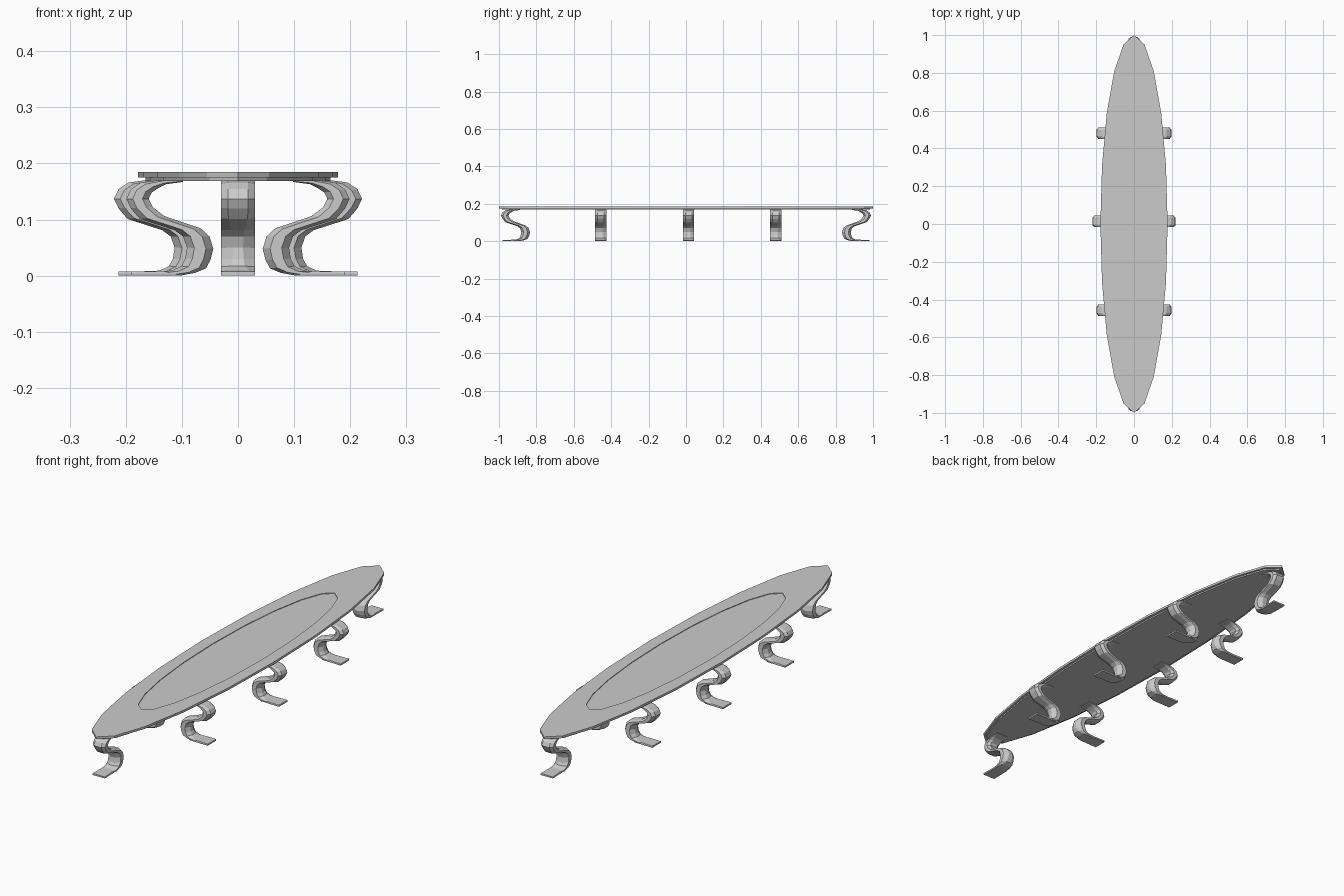
import bpy, math
from mathutils import Matrix

if "Cube" in bpy.data.objects:
    bpy.data.objects.remove(bpy.data.objects["Cube"])

SIDES = 20


def make_object(name, verts, faces):
    mesh = bpy.data.meshes.new(name)
    mesh.from_pydata(verts, [], faces)
    mesh.update()
    obj = bpy.data.objects.new(name, mesh)
    bpy.context.collection.objects.link(obj)
    return obj


def loft(name, rings, matrix=Matrix()):
    """Skin a list of equal-sized rings and cap both ends."""
    n = len(rings[0])
    verts = [matrix @ Matrix.Translation(p).to_translation() for r in rings for p in r]
    faces = [(i * n + j, i * n + (j + 1) % n, (i + 1) * n + (j + 1) % n, (i + 1) * n + j)
             for i in range(len(rings) - 1) for j in range(n)]
    faces += [tuple(reversed(range(n))), tuple(range((len(rings) - 1) * n, len(rings) * n))]
    return make_object(name, verts, faces)


def ellipse(rx, ry, z):
    return [(rx * math.sin(-2 * math.pi * k / SIDES), ry * math.cos(2 * math.pi * k / SIDES), z)
            for k in range(SIDES)]


# Table top with a shallow inset panel
loft("table_top", [ellipse(0.178, 1.0, 0.175), ellipse(0.178, 1.0, 0.185),
                   ellipse(0.125, 0.68, 0.185), ellipse(0.125, 0.68, 0.182)])
# Slightly smaller plate under the top
loft("under_plate", [ellipse(0.165, 0.985, 0.169), ellipse(0.165, 0.985, 0.175)])

# S-shaped leg: outward edge x, z, inward edge x, z, half width of the outward ridge
LEG = [
    (0.120, 0.172, 0.120, 0.167, 0.029),
    (0.165, 0.170, 0.150, 0.163, 0.022),
    (0.195, 0.166, 0.164, 0.156, 0.018),
    (0.213, 0.154, 0.176, 0.148, 0.018),
    (0.221, 0.137, 0.181, 0.137, 0.018),
    (0.213, 0.120, 0.174, 0.122, 0.018),
    (0.197, 0.101, 0.153, 0.106, 0.017),
    (0.135, 0.081, 0.088, 0.084, 0.012),
    (0.120, 0.070, 0.073, 0.070, 0.010),
    (0.113, 0.050, 0.066, 0.048, 0.009),
    (0.116, 0.030, 0.071, 0.028, 0.010),
    (0.123, 0.017, 0.079, 0.013, 0.012),
    (0.140, 0.009, 0.098, 0.005, 0.020),
    (0.155, 0.008, 0.125, 0.000, 0.028),
    (0.213, 0.007, 0.213, 0.000, 0.030),
]


def leg(name, angle, offset, along=0.0):
    rings = []
    for ox, oz, ix, iz, w in LEG:
        def pt(t, y):
            return (ix + (ox - ix) * t + offset, y, iz + (oz - iz) * t)
        rings.append([pt(1, -w), pt(1, w), pt(0.72, 0.03), pt(0.28, 0.03),
                      pt(0, w), pt(0, -w), pt(0.28, -0.03), pt(0.72, -0.03)])
    return loft(name, rings,
                Matrix.Translation((0, along, 0)) @ Matrix.Rotation(angle, 4, 'Z'))


# Three legs on each long side
for label, y, off in (("front", -0.456, -0.022), ("middle", 0.014, 0.0), ("back", 0.48, -0.022)):
    leg(f"right_{label}_leg", 0, off, y)
    leg(f"left_{label}_leg", math.pi, off, y)
# One leg at each tip
leg("front_tip_leg", -math.pi / 2, 0.768)
leg("back_tip_leg", math.pi / 2, 0.768)

# Consistent outward normals
import bmesh
for obj in bpy.context.collection.objects:
    bm = bmesh.new()
    bm.from_mesh(obj.data)
    bmesh.ops.recalc_face_normals(bm, faces=bm.faces)
    bm.to_mesh(obj.data)
    bm.free()
